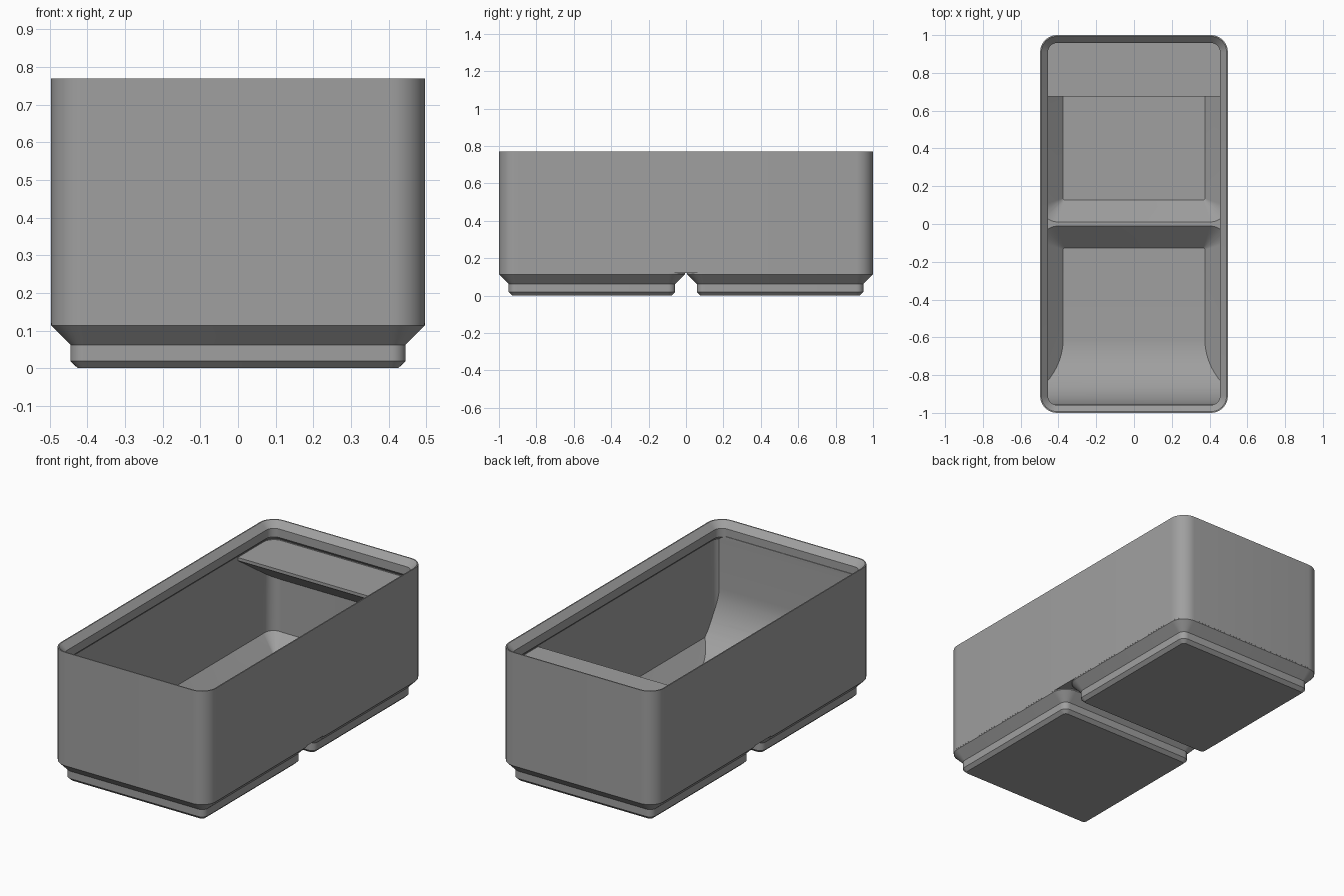
import bpy, bmesh, math

if "Cube" in bpy.data.objects:
    bpy.data.objects.remove(bpy.data.objects["Cube"])

SEG = 10          # segments per rounded corner
PITCH = 0.503     # y offset of each foot from the centre


def make_object(name, bm):
    bmesh.ops.recalc_face_normals(bm, faces=bm.faces[:])
    mesh = bpy.data.meshes.new(name)
    bm.to_mesh(mesh)
    bm.free()
    obj = bpy.data.objects.new(name, mesh)
    bpy.context.collection.objects.link(obj)
    return obj


def loft(name, levels, cy=0.0):
    """Solid through rounded rectangles given as (z, half x, half y, radius)."""
    bm = bmesh.new()
    rings = []
    for z, hx, hy, r in levels:
        ring = []
        for k, (sx, sy) in enumerate([(1, 1), (-1, 1), (-1, -1), (1, -1)]):
            for i in range(SEG + 1):
                a = math.pi / 2 * (k + i / SEG)
                ring.append(bm.verts.new((sx * (hx - r) + r * math.cos(a),
                                          cy + sy * (hy - r) + r * math.sin(a), z)))
        rings.append(ring)
    n = len(rings[0])
    for lo, hi in zip(rings, rings[1:]):
        for i in range(n):
            j = (i + 1) % n
            bm.faces.new((lo[i], lo[j], hi[j], hi[i]))
    bm.faces.new(rings[0][::-1])
    bm.faces.new(rings[-1])
    return make_object(name, bm)


def extrude_yz(name, profile, half_width):
    """Prism along x from a (y, z) profile."""
    bm = bmesh.new()
    face = bm.faces.new([bm.verts.new((-half_width, y, z)) for y, z in profile])
    out = bmesh.ops.extrude_face_region(bm, geom=[face])
    verts = [v for v in out["geom"] if isinstance(v, bmesh.types.BMVert)]
    bmesh.ops.translate(bm, verts=verts, vec=(2 * half_width, 0, 0))
    return make_object(name, bm)


def boolean(target, tool, operation):
    """Apply a boolean and drop the tool."""
    mod = target.modifiers.new(operation.lower(), 'BOOLEAN')
    mod.object = tool
    mod.operation = operation
    mod.solver = 'EXACT'
    bpy.context.view_layer.objects.active = target
    bpy.ops.object.modifier_apply(modifier=mod.name)
    bpy.data.objects.remove(tool, do_unlink=True)


# Outer body
bin_body = loft("storage_bin", [(0.12, 0.497, 1.0, 0.09), (0.77, 0.497, 1.0, 0.09)])

# Two stepped feet
for side in (-1, 1):
    foot = loft("foot", [(0.0, 0.426, 0.426, 0.019),
                         (0.019, 0.4455, 0.4455, 0.038),
                         (0.062, 0.4455, 0.4455, 0.038),
                         (0.1135, 0.4965, 0.4965, 0.0895),
                         (0.14, 0.4965, 0.4965, 0.0895)], side * PITCH)
    boolean(bin_body, foot, 'UNION')

# Inner cavity with the stacking lip at its top
cavity = loft("cavity", [(0.15, 0.474, 0.977, 0.067),
                         (0.667, 0.474, 0.977, 0.067),
                         (0.686, 0.4555, 0.9585, 0.0485),
                         (0.735, 0.4555, 0.9585, 0.0485),
                         (0.772, 0.4925, 0.9955, 0.0855)])

# Sloped pits in the floor, leaving a ridge between them
for side in (-1, 1):
    pit = loft("pit", [(0.033, 0.375, 0.375, 0.008),
                       (0.153, 0.495, 0.495, 0.09),
                       (0.2, 0.495, 0.495, 0.09)], side * PITCH)
    limit = loft("limit", [(0.0, 0.474, 0.977, 0.067), (0.3, 0.474, 0.977, 0.067)])
    boolean(pit, limit, 'INTERSECT')
    boolean(cavity, pit, 'UNION')

# Curved scoop along the front wall
R, WALL, FLOOR = 0.35, -0.955, 0.0325
arc = [(WALL + R - R * math.sin(a), FLOOR + R - R * math.cos(a))
       for a in (math.pi / 2 * i / 20 for i in range(21))]
scoop = extrude_yz("scoop", [(WALL + R, -0.1)] + arc +
                   [(WALL, 0.69), (-1.1, 0.69), (-1.1, -0.1)], 0.6)
boolean(cavity, scoop, 'DIFFERENCE')

# Label shelf with a sloped underside along the back wall
shelf = extrude_yz("shelf", [(1.1, 0.661), (0.675, 0.661), (0.675, 0.643),
                             (0.977, 0.435), (1.1, 0.35)], 0.6)
boolean(cavity, shelf, 'DIFFERENCE')

# Hollow out the body
boolean(bin_body, cavity, 'DIFFERENCE')

# Colour and shading
grey = bpy.data.materials.new("plain grey")
grey.diffuse_color = (0.35, 0.35, 0.35, 1)
grey.use_nodes = True
grey.node_tree.nodes["Principled BSDF"].inputs["Base Color"].default_value = grey.diffuse_color
bin_body.data.materials.clear()
bin_body.data.materials.append(grey)
for poly in bin_body.data.polygons:
    poly.material_index = 0
bpy.ops.object.select_all(action='DESELECT')
bin_body.select_set(True)
bpy.context.view_layer.objects.active = bin_body
bpy.ops.object.shade_smooth_by_angle(angle=math.radians(25))
